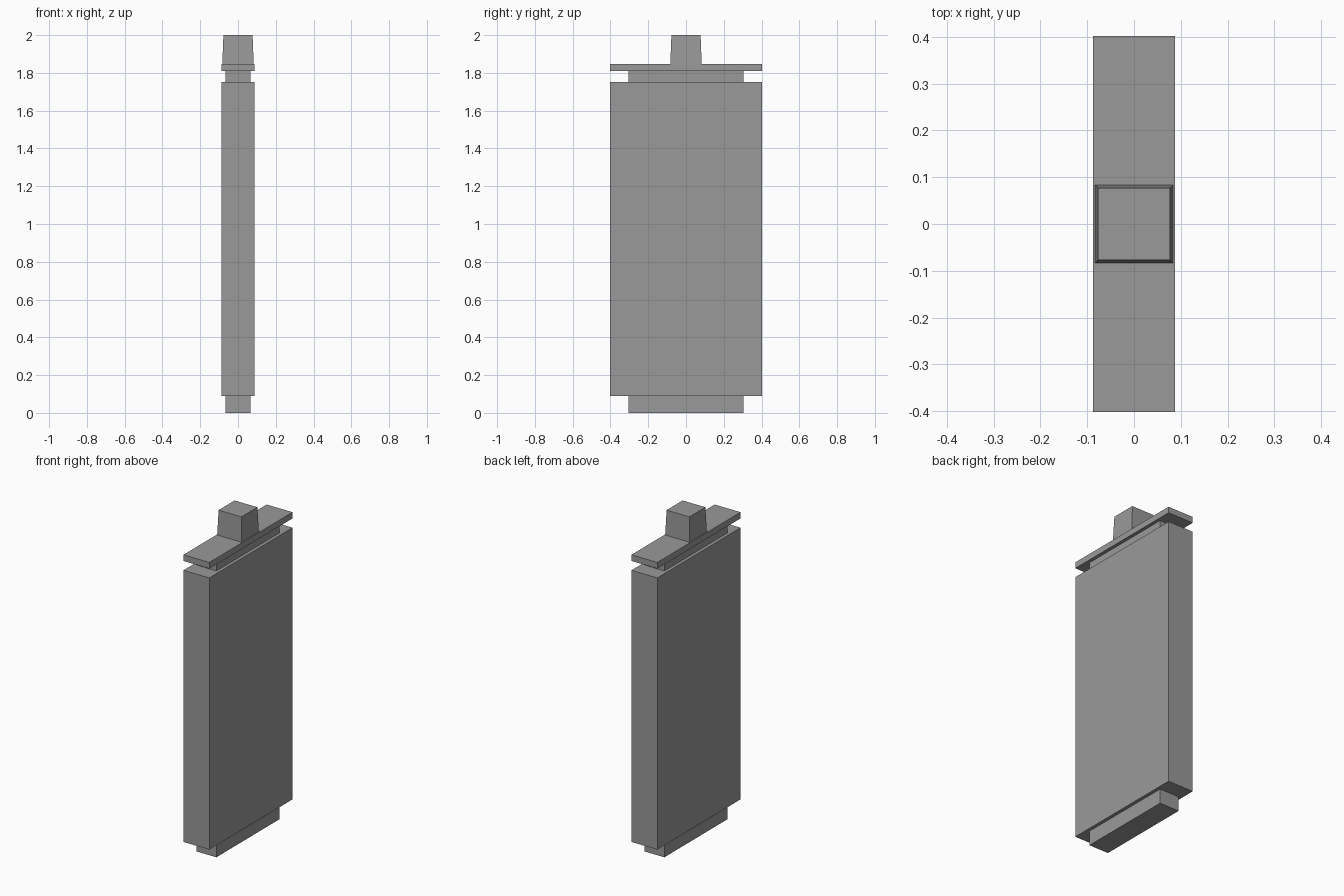
import bpy
import bmesh

# Remove the default cube only
old = bpy.data.objects.get("Cube")
if old:
    bpy.data.objects.remove(old, do_unlink=True)

# Single grey material
grey = bpy.data.materials.new("plain_grey")
grey.use_nodes = True
colour = (0.32, 0.32, 0.32, 1)
grey.diffuse_color = colour
grey.node_tree.nodes["Principled BSDF"].inputs["Base Color"].default_value = colour


def block(name, half_x, half_y, z0, z1, taper=1.0):
    """Box from z0 to z1 whose top is scaled by taper."""
    mesh = bpy.data.meshes.new(name)
    bm = bmesh.new()
    bmesh.ops.create_cube(bm, size=2)
    for v in bm.verts:
        scale = taper if v.co.z > 0 else 1.0
        v.co = (v.co.x * half_x * scale, v.co.y * half_y * scale,
                z1 if v.co.z > 0 else z0)
    bm.to_mesh(mesh)
    bm.free()
    mesh.materials.append(grey)
    obj = bpy.data.objects.new(name, mesh)
    bpy.context.collection.objects.link(obj)
    return obj


# Tall slab with narrower foot and neck
block("foot", 0.067, 0.305, 0, 0.09)
block("body", 0.0875, 0.4025, 0.09, 1.753)
block("neck", 0.067, 0.305, 1.753, 1.81)

# Thin cap plate with a tapered square knob
block("cap", 0.0875, 0.4025, 1.81, 1.848)
block("knob", 0.083, 0.083, 1.848, 2.0, taper=0.93)
